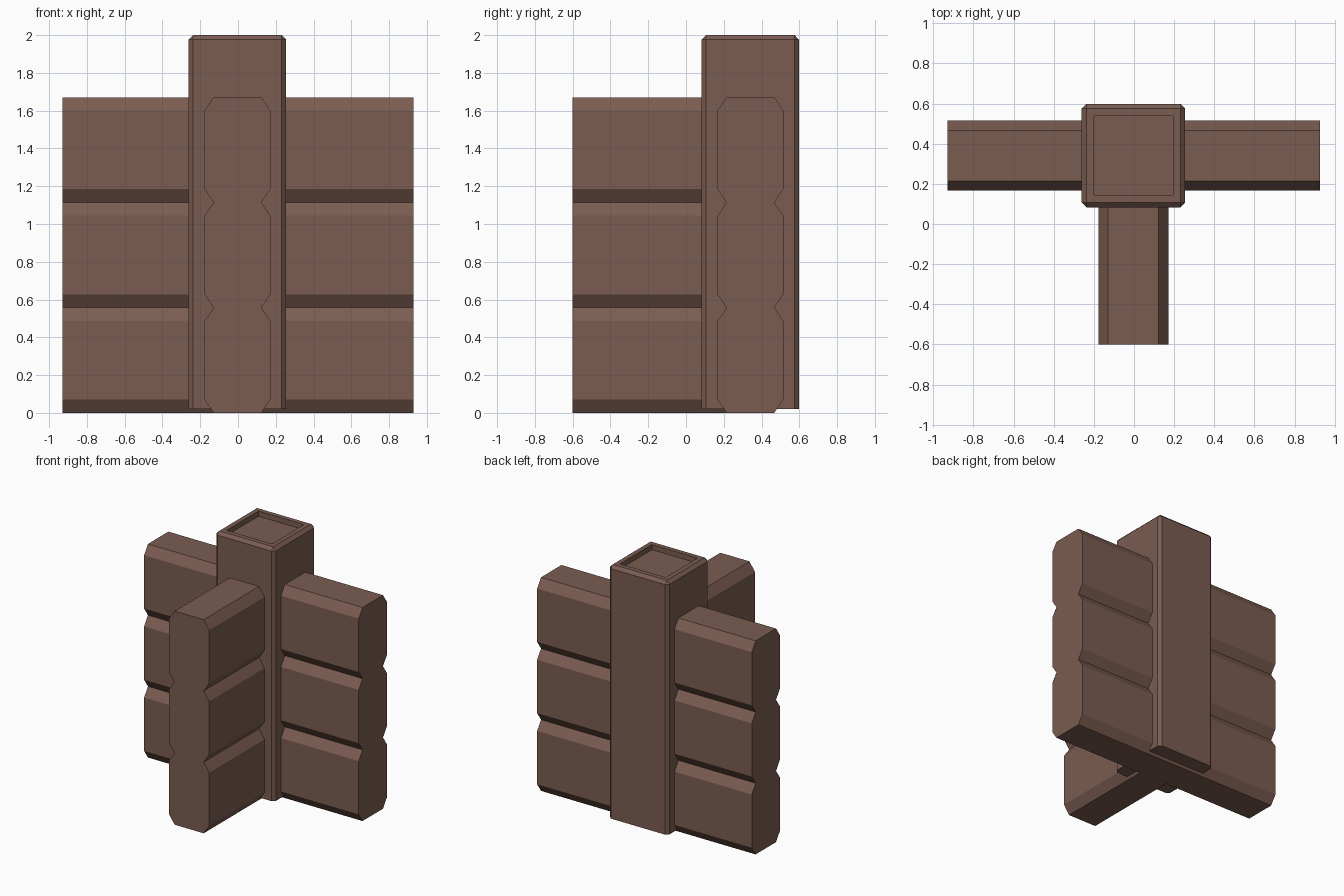
import bpy, bmesh
from mathutils import Matrix, Vector

if "Cube" in bpy.data.objects:
    bpy.data.objects.remove(bpy.data.objects["Cube"])

brown = bpy.data.materials.new("wood brown")
brown.diffuse_color = (0.195, 0.107, 0.081, 1)
brown.use_nodes = True
brown.node_tree.nodes["Principled BSDF"].inputs["Base Color"].default_value = brown.diffuse_color

CX, CY = -0.003, 0.341      # axis shared by post and walls


def finish(bm, name):
    bmesh.ops.recalc_face_normals(bm, faces=bm.faces)
    mesh = bpy.data.meshes.new(name)
    bm.to_mesh(mesh)
    bm.free()
    mesh.materials.append(brown)
    obj = bpy.data.objects.new(name, mesh)
    bpy.context.collection.objects.link(obj)
    return obj


def log_profile(half=0.174, cut=0.048, rows=3, pitch=0.557, bevel=0.07):
    """Stacked beam outline as (sideways, height) with notches between beams."""
    side = [(half - cut, 0)]
    for i in range(rows):
        z = i * pitch
        side += [(half, z + bevel), (half, z + pitch - bevel), (half - cut, z + pitch)]
    return side + [(-u, z) for u, z in reversed(side)]


def log_wall(name, start, end, along_x):
    bm = bmesh.new()
    ring = []
    for u, z in log_profile():
        co = (start, CY + u, z) if along_x else (CX + u, start, z)
        ring.append(bm.verts.new(co))
    face = bm.faces.new(ring)
    new = bmesh.ops.extrude_face_region(bm, geom=[face])["geom"]
    step = Vector((end - start, 0, 0)) if along_x else Vector((0, end - start, 0))
    bmesh.ops.translate(bm, vec=step, verts=[v for v in new if isinstance(v, bmesh.types.BMVert)])
    finish(bm, name)


# Beam walls: one straight through the post, one meeting it from the front
log_wall("cross_wall", -0.93, 0.928, True)
log_wall("front_wall", -0.6, CY, False)

# Corner post: chamfered sides and top, flat bottom
bm = bmesh.new()
z0, z1 = 0.02, 2.0
bmesh.ops.create_cube(bm, size=1, matrix=Matrix.Translation((CX, CY, (z0 + z1) / 2))
                      @ Matrix.Diagonal((0.516, 0.516, z1 - z0, 1)))
edges = [e for e in bm.edges if max(v.co.z for v in e.verts) > 1]
bmesh.ops.bevel(bm, geom=edges, offset=0.024, segments=1, affect='EDGES', profile=0.5)

# Square recess in the post top
top = max((f for f in bm.faces if f.calc_center_median().z > z1 - 0.001), key=lambda f: f.calc_area())
bmesh.ops.inset_region(bm, faces=[top], thickness=0.052)
inner = bmesh.ops.extrude_face_region(bm, geom=[top])["geom"]
bmesh.ops.translate(bm, vec=(0, 0, -0.04), verts=[v for v in inner if isinstance(v, bmesh.types.BMVert)])
if top.is_valid:
    bmesh.ops.delete(bm, geom=[top], context='FACES_ONLY')
finish(bm, "corner_post")
